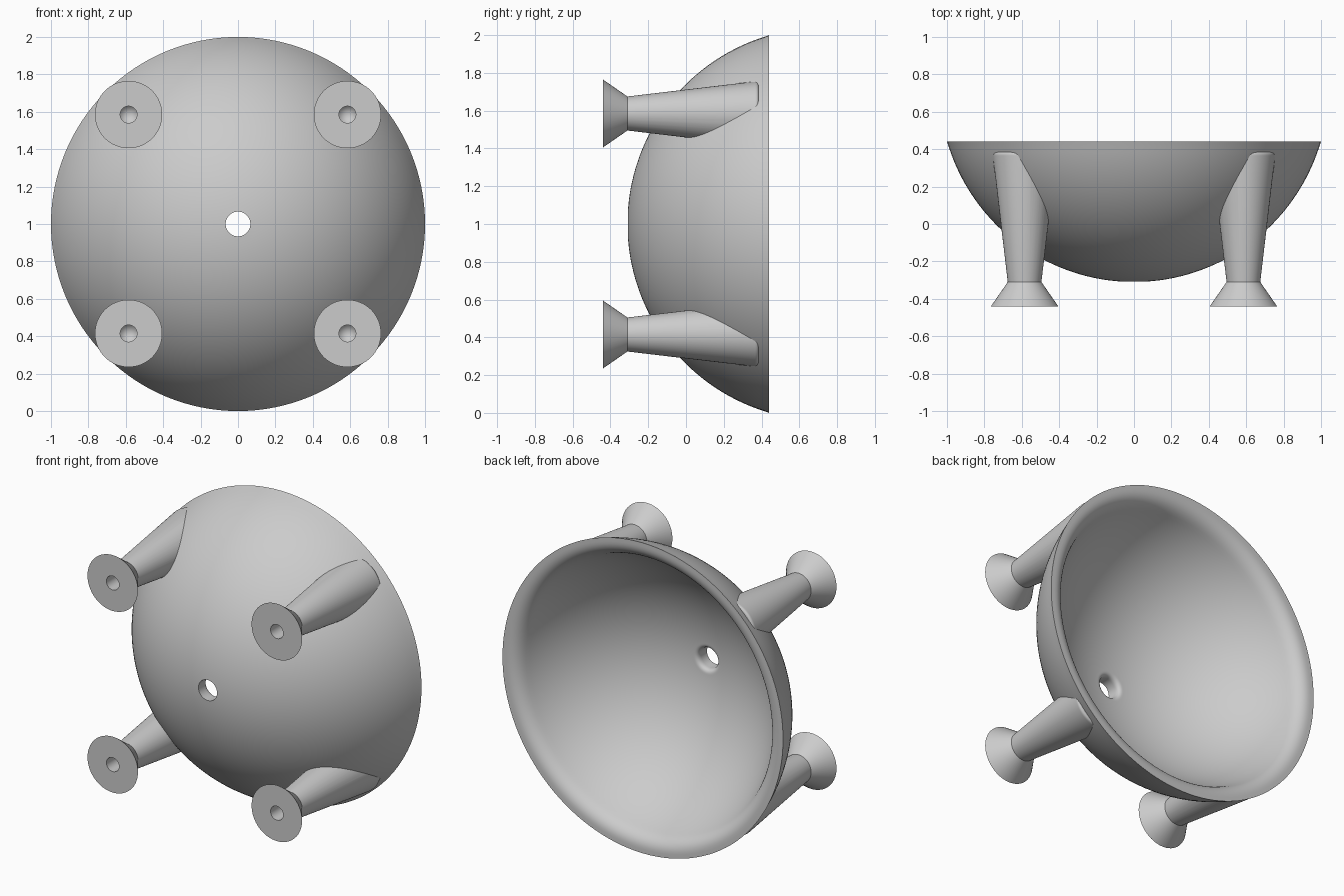
import bpy, bmesh, math
from mathutils import Vector

cube = bpy.data.objects.get("Cube")
if cube:
    bpy.data.objects.remove(cube, do_unlink=True)

# Single plain grey material
grey = bpy.data.materials.new("plain grey")
grey.use_nodes = True
colour = (0.6, 0.6, 0.6, 1)
grey.diffuse_color = colour
grey.node_tree.nodes["Principled BSDF"].inputs["Base Color"].default_value = colour


def lathe(name, profile, location, sides, closed=False):
    """Revolve (radius, y) points around the y axis."""
    bm = bmesh.new()
    rings = []
    for r, y in profile:
        if r == 0:
            rings.append([bm.verts.new((0, y, 0))] * sides)
        else:
            angles = [math.tau * i / sides for i in range(sides)]
            rings.append([bm.verts.new((r * math.cos(a), y, r * math.sin(a))) for a in angles])
    pairs = list(zip(rings, rings[1:]))
    if closed:
        pairs.append((rings[-1], rings[0]))
    for a, b in pairs:
        for i in range(sides):
            j = (i + 1) % sides
            bm.faces.new(dict.fromkeys((a[i], a[j], b[j], b[i])))
    bmesh.ops.recalc_face_normals(bm, faces=bm.faces)
    mesh = bpy.data.meshes.new(name)
    bm.to_mesh(mesh)
    bm.free()
    mesh.materials.append(grey)
    obj = bpy.data.objects.new(name, mesh)
    obj.location = location
    bpy.context.collection.objects.link(obj)
    return obj


def activate(obj):
    bpy.ops.object.select_all(action='DESELECT')
    obj.select_set(True)
    bpy.context.view_layer.objects.active = obj


def smooth(obj):
    activate(obj)
    bpy.ops.object.shade_smooth_by_angle(angle=math.radians(30))


def arc(radius, r_start, r_end, steps):
    """Points on a sphere profile, evenly spaced by angle."""
    a, b = math.asin(r_start / radius), math.asin(r_end / radius)
    angles = [a + (b - a) * i / steps for i in range(steps + 1)]
    return [(radius * math.sin(t), CENTRE_Y - radius * math.cos(t)) for t in angles]


def round_corner(start, corner, end, steps=8):
    """Quadratic curve that rounds a corner, without its end points."""
    s, c, e = Vector(start), Vector(corner), Vector(end)
    ts = [i / steps for i in range(1, steps)]
    return [tuple(s * (1 - t) ** 2 + c * 2 * t * (1 - t) + e * t * t) for t in ts]


CENTRE_Y = 0.73
OUTER, INNER = 1.04, 0.95
HOLE, RIM_Y = 0.066, 0.44

# Bowl: outer sphere, rounded lip, inner sphere, eased centre hole
outside = arc(OUTER, HOLE, 1.0, 40)
outside[-1] = (1.0, RIM_Y)
inside = arc(INNER, 0.88, 0.1, 40)
lip_start = (0.975, RIM_Y)
hole_end = (HOLE, -0.25)
profile = outside + [lip_start]
profile += round_corner(lip_start, (0.91, RIM_Y), inside[0])
profile += inside
profile += round_corner(inside[-1], (HOLE, -0.215), hole_end) + [hole_end]
smooth(lathe("bowl", profile, (0, 0, 1), 128, closed=True))

# Hidden sphere that trims the legs inside the bowl wall
bpy.ops.mesh.primitive_uv_sphere_add(segments=96, ring_count=48, radius=1.0,
                                     location=(0, CENTRE_Y, 1))
cutter = bpy.context.object
cutter.name = "leg_trimmer"
cutter.hide_render = True

# Four tapered legs with flared feet and drilled screw holes
leg_profile = [(0, -0.28), (0.045, -0.33), (0.045, -0.44), (0.18, -0.44),
               (0.09, -0.31), (0.17, 0.365)]
leg_profile += round_corner((0.17, 0.365), (0.172, 0.385), (0.152, 0.385), 5)
leg_profile += [(0.152, 0.385), (0, 0.385)]
for x, side in ((0.585, "left"), (-0.585, "right")):
    for z, level in ((1.585, "upper"), (0.415, "lower")):
        leg = lathe(f"{level}_{side}_leg", leg_profile, (x, 0, z), 64)
        trim = leg.modifiers.new("trim", 'BOOLEAN')
        trim.operation = 'DIFFERENCE'
        trim.solver = 'EXACT'
        trim.object = cutter
        activate(leg)
        bpy.ops.object.modifier_apply(modifier="trim")
        smooth(leg)

bpy.data.objects.remove(cutter, do_unlink=True)
